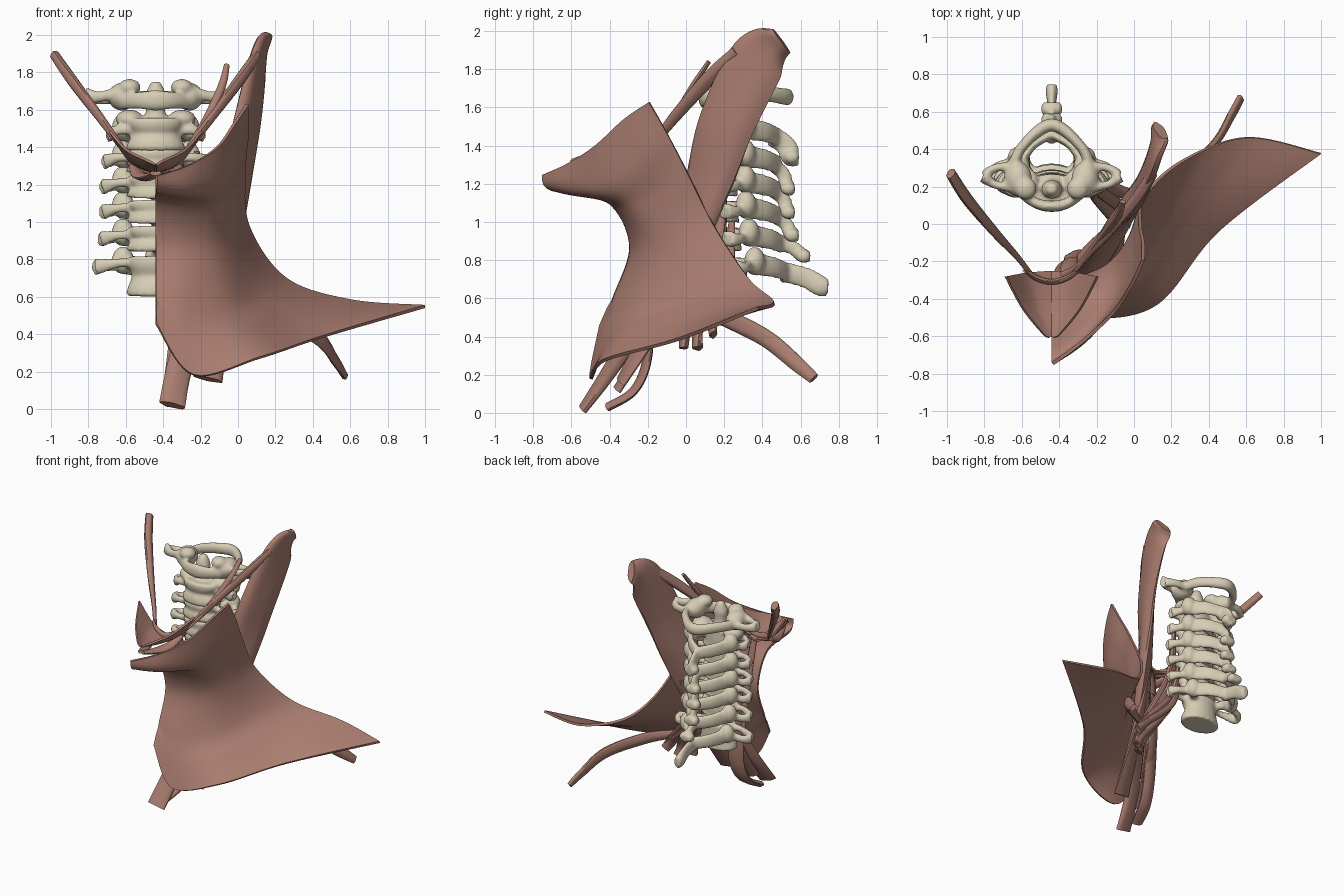
import bpy, bmesh, math
from mathutils import Vector, Matrix

MID = -0.44   # x of the neck's midline


def material(name, rgb):
    m = bpy.data.materials.new(name)
    m.diffuse_color = (*rgb, 1)
    return m


MUSCLE = material("muscle", (0.40, 0.205, 0.162))
BONE = material("bone", (0.68, 0.61, 0.46))


def spline(pts, n):
    P, out = [Vector(p) for p in pts], []
    for i in range(len(P) - 1):
        a, b, c, d = P[max(i - 1, 0)], P[i], P[i + 1], P[min(i + 2, len(P) - 1)]
        for k in range(n):
            t = k / n
            out.append((b * 2 + (c - a) * t + (a * 2 - b * 5 + c * 4 - d) * t * t
                        + (b * 3 - a - c * 3 + d) * t ** 3) * 0.5)
    return out + [P[-1]]


def tube(bm, pts, d0, d1=None, n=8, sides=20, ridge=0.0):
    """Elliptical sweep; each point is x, y, z, half width, half thickness."""
    d0, d1 = Vector(d0), Vector(d1 or d0)
    S = spline(pts, n)
    C = [Vector(s[:3]) for s in S]
    rings = []
    for i, s in enumerate(S):
        T = (C[min(i + 1, len(C) - 1)] - C[max(i - 1, 0)]).normalized()
        D = d0.lerp(d1, i / (len(S) - 1))
        W = (D - T * D.dot(T)).normalized()
        N = T.cross(W)
        ring = []
        for k in range(sides):
            a = 2 * math.pi * k / sides
            r = 1 + ridge * math.cos(5 * a + i * 0.05)
            ring.append(bm.verts.new(C[i] + W * s[3] * r * math.cos(a) + N * s[4] * r * math.sin(a)))
        rings.append(ring)
    for A, B in zip(rings, rings[1:]):
        for k in range(sides):
            bm.faces.new((A[k], A[k - 1], B[k - 1], B[k]))
    bm.faces.new(rings[0])
    bm.faces.new(rings[-1][::-1])


def finish(bm, name, mat):
    bmesh.ops.recalc_face_normals(bm, faces=bm.faces)
    me = bpy.data.meshes.new(name)
    bm.to_mesh(me)
    bm.free()
    me.materials.append(mat)
    me.shade_smooth()
    me.set_sharp_from_angle(angle=math.radians(40))
    ob = bpy.data.objects.new(name, me)
    bpy.context.collection.objects.link(ob)
    return ob


def strap(name, pts, d0, d1=None, mirror=False):
    for side in ((1, -1) if mirror else (1,)):
        bm = bmesh.new()
        tube(bm, pts, d0, d1, n=10, ridge=0.05)
        if side < 0:
            for v in bm.verts:
                v.co.x = 2 * MID - v.co.x
        label = name if not mirror else name + ("_right" if side > 0 else "_left")
        finish(bm, label, MUSCLE)


def sheet(name, rows, thick, mirror=False, n=10):
    for side in ((1, -1) if mirror else (1,)):
        bm = bmesh.new()
        cols = list(zip(*[spline(r, n) for r in rows]))
        grid = [spline(c, n) for c in cols]
        V = [[bm.verts.new((p.x if side > 0 else 2 * MID - p.x, p.y, p.z)) for p in c] for c in grid]
        for A, B in zip(V, V[1:]):
            for k in range(len(A) - 1):
                bm.faces.new((A[k], B[k], B[k + 1], A[k + 1]))
        bmesh.ops.recalc_face_normals(bm, faces=bm.faces)
        bmesh.ops.solidify(bm, geom=bm.faces[:], thickness=thick)
        label = name if not mirror else name + ("_right" if side > 0 else "_left")
        finish(bm, label, MUSCLE)


# Broad skin muscle of the neck: rows run jaw to chest, columns midline to back edge
sheet("neck_sheet_muscle", [
    [(-.44, -.74, 1.25), (-.28, -.62, 1.30), (-.12, -.47, 1.40), (-.02, -.32, 1.54), (.04, -.19, 1.63)],
    [(-.44, -.70, 1.18), (-.27, -.60, 1.17), (-.10, -.40, 1.20), (.00, -.22, 1.35), (.04, -.10, 1.47)],
    [(-.44, -.40, 1.13), (-.28, -.38, 1.10), (-.12, -.28, 1.08), (-.03, -.12, 1.15), (.025, .00, 1.28)],
    [(-.44, -.28, .88), (-.28, -.27, .86), (-.13, -.20, .85), (-.02, -.05, .88), (.045, .15, .98)],
    [(-.44, -.36, .62), (-.28, -.36, .55), (-.05, -.22, .55), (.10, .05, .64), (.25, .34, .69)],
    [(-.44, -.40, .54), (-.26, -.43, .36), (.03, -.32, .40), (.26, .04, .50), (.60, .465, .57)],
    [(-.44, -.44, .45), (-.24, -.49, .18), (.12, -.42, .27), (.45, -.03, .38), (1.0, .38, .54)],
], 0.018)

# Long side muscle with breastbone and collarbone heads
strap("side_neck_muscle", [
    (.14, .50, 1.95, .08, .03), (.11, .37, 1.85, .15, .035), (.05, .21, 1.52, .155, .045),
    (-.02, .11, 1.20, .14, .05), (-.10, -.02, .85, .12, .05), (-.22, -.23, .5, .09, .04),
    (-.31, -.40, .22, .07, .035), (-.35, -.54, .02, .07, .022)],
    (.05, 1, .25), (1, .25, 0))
strap("collarbone_head", [
    (-.06, .06, 1.0, .08, .03), (-.10, -.05, .7, .09, .03), (-.13, -.19, .42, .08, .03),
    (-.16, -.34, .16, .08, .02)], (.3, 1, .2), (1, .3, 0))

# Jaw-to-tongue-bone straps, present on both sides
strap("rear_jaw_belly", [
    (.10, .27, 1.89, .035, .025), (.01, .13, 1.76, .038, .028), (-.14, -.05, 1.56, .03, .022),
    (-.25, -.17, 1.41, .02, .015), (-.33, -.27, 1.31, .015, .012)], (.5, .2, 1), mirror=True)
strap("stylus_strap", [
    (-.06, .12, 1.84, .015, .012), (-.09, .04, 1.72, .022, .015), (-.18, -.08, 1.53, .022, .014),
    (-.29, -.22, 1.36, .02, .01), (-.38, -.28, 1.29, .025, .01)], (1, .3, .5))
strap("front_jaw_belly", [
    (-.31, -.27, 1.30, .015, .012), (-.35, -.38, 1.25, .035, .02), (-.40, -.50, 1.24, .035, .02),
    (-.43, -.60, 1.26, .02, .012)], (1, .3, 0), mirror=True)

# Floor of the mouth
sheet("mouth_floor", [
    [(-.44, -.60, 1.31), (-.43, -.605, 1.32), (-.41, -.60, 1.33)],
    [(-.44, -.43, 1.28), (-.36, -.435, 1.31), (-.29, -.45, 1.39)],
    [(-.44, -.25, 1.27), (-.31, -.26, 1.33), (-.20, -.28, 1.49)],
], 0.014, mirror=True)
strap("tongue_bone_band", [
    (-.58, -.25, 1.33, .03, .012), (-.52, -.29, 1.30, .03, .015), (-.44, -.31, 1.28, .03, .015),
    (-.36, -.29, 1.30, .03, .015), (-.30, -.25, 1.33, .03, .012)], (0, 0, 1))

# Strap muscles in front of the throat
strap("breastbone_strap", [
    (-.39, -.28, 1.26, .045, .014), (-.37, -.23, .95, .05, .016), (-.33, -.20, .6, .06, .02),
    (-.31, -.20, .3, .06, .022), (-.33, -.27, .12, .055, .022), (-.37, -.41, .03, .045, .022)], (1, .2, 0))
strap("throat_strap", [
    (-.34, -.20, 1.02, .04, .014), (-.32, -.16, .7, .055, .016), (-.31, -.20, .4, .06, .018),
    (-.35, -.36, .12, .05, .018)], (1, .4, 0))
strap("throat_short_strap", [
    (-.36, -.26, 1.27, .04, .014), (-.35, -.22, 1.14, .045, .016), (-.34, -.19, 1.0, .04, .012)], (1, .3, 0))
strap("shoulder_blade_strap", [
    (-.34, -.27, 1.26, .03, .014), (-.29, -.19, 1.0, .035, .018), (-.20, -.08, .7, .03, .016),
    (-.05, .04, .55, .025, .018), (.20, .22, .49, .045, .02), (.42, .42, .39, .045, .02),
    (.52, .58, .26, .04, .02), (.57, .67, .18, .03, .018)], (1, .2, .3), (-.3, .3, .8))

# Deep side muscles fanning from the neck bones to the ribs
for name, tops, foot in (("front_rib", (1.18, 1.05, .93), (-.05, -.02, .34)),
                         ("middle_rib", (1.38, 1.2, 1.04, .9), (.02, .05, .34)),
                         ("rear_rib", (1.0, .86), (.08, .14, .41))):
    for i, z in enumerate(tops):
        y = .17 + foot[1] * .5
        strap(f"{name}_slip_{i + 1}", [
            (-.22, y, z, .018, .014),
            (-.19 + foot[0] * .2, y - .02, z * .6 + foot[2] * .4, .03, .022),
            (foot[0] * .7 - .05, foot[1] * .8 + .03, z * .2 + foot[2] * .8, .035, .022),
            (foot[0], foot[1] + .008 * i, foot[2], .035, .014)], (.4, 1, 0), (1, .3, 0))


# Neck bones, fused by a voxel remesh
def blob(bm, c, r):
    M = Matrix.Translation(c) @ Matrix.Diagonal((*r, 1))
    bmesh.ops.create_uvsphere(bm, u_segments=20, v_segments=12, radius=1, matrix=M)


def finish_bone(bm, name):
    ob = finish(bm, name, BONE)
    ob.location.x = MID
    rm = ob.modifiers.new("fuse", 'REMESH')
    rm.mode, rm.voxel_size, rm.use_smooth_shade = 'VOXEL', 0.012, True
    sm = ob.modifiers.new("soften", 'SMOOTH')
    sm.factor, sm.iterations = 0.5, 3


# Top ring bone
bm = bmesh.new()
tube(bm, [(-.19, .20, 1.64, .04, .03), (-.1, .12, 1.65, .045, .028), (0, .095, 1.65, .055, .03),
          (.1, .12, 1.65, .045, .028), (.19, .20, 1.64, .04, .03)], (0, 0, 1))
tube(bm, [(-.21, .28, 1.66, .04, .035), (-.16, .41, 1.67, .04, .028), (0, .53, 1.655, .045, .035),
          (.16, .41, 1.67, .04, .028), (.21, .28, 1.66, .04, .035)], (0, 0, 1))
for s in (-1, 1):
    blob(bm, (s * .18, .24, 1.67), (.075, .095, .075))
    blob(bm, (s * .14, .19, 1.72), (.06, .06, .045))
    tube(bm, [(s * .2, .19, 1.69, .035, .025), (s * .3, .21, 1.67, .03, .022), (s * .37, .25, 1.67, .05, .03)], (0, 0, 1))
    tube(bm, [(s * .2, .31, 1.66, .035, .025), (s * .3, .30, 1.66, .03, .022), (s * .36, .26, 1.66, .04, .03)], (0, 0, 1))
finish_bone(bm, "neck_bone_1")

# Six bones below: body z, body y, half height, spine tip y, spine tip z, side reach
SPECS = [(1.47, .17, .085, .59, 1.34, .25), (1.325, .17, .062, .57, 1.175, .27),
         (1.19, .17, .058, .57, 1.05, .28), (1.055, .175, .058, .59, .93, .28),
         (.91, .19, .065, .65, .82, .29), (.71, .22, .105, .745, .66, .32)]
for i, (z, y, h, ty, tz, reach) in enumerate(SPECS):
    bm = bmesh.new()
    last = i == 5
    tube(bm, [(0, y, z - h, .155, .105), (0, y, z - h * .7, .155, .105), (0, y + .01, z, .13, .09),
              (0, y, z + h * .7, .15, .1), (0, y, z + h, .14, .095)], (1, 0, 0))
    zt = z + (.07 if last else .02)
    for s in (-1, 1):
        blob(bm, (s * .175, y + .14, zt + .015), (.06, .055, .075))
        # side prongs leave an opening between them
        tube(bm, [(s * .12, y, zt, .03, .025), (s * .2, y - .01, zt, .025, .02),
                  (s * reach, y + .03, zt - .02, .045, .025)], (0, 0, 1))
        tube(bm, [(s * .17, y + .12, zt, .035, .025), (s * (reach - .03), y + .09, zt - .02, .03, .022),
                  (s * reach, y + .04, zt - .02, .045, .03)], (0, 0, 1))
        tube(bm, [(s * .1, y + .05, zt, .03, .03), (s * .17, y + .14, zt, .04, .03)], (0, 0, 1))
        tube(bm, [(s * .17, y + .15, zt, .06, .025), (s * .1, y + .25, zt - .02, .055, .022),
                  (0, y + .31, zt - .045, .05, .025)], (0, 0, 1))
        # split tip of the rear spine
        if not last:
            blob(bm, (s * .03, ty - .035, tz), (.028, .04, .035))
    big = .055 if i in (0, 5) else .038
    tube(bm, [(0, y + .28, zt - .04, big, .03), (0, (y + .28 + ty) / 2, (zt - .04 + tz) / 2 + .01, big, .022),
              (0, ty - .04, tz + .005, big, .032), (0, ty, tz, big * .8, .028)], (0, 0, 1))
    if i == 0:   # upright peg and broad shoulders
        tube(bm, [(0, .2, 1.5, .08, .07), (0, .19, 1.6, .05, .045), (0, .185, 1.68, .055, .05), (0, .19, 1.75, .025, .025)], (1, 0, 0))
        for s in (-1, 1):
            blob(bm, (s * .14, .22, 1.55), (.075, .08, .05))
    finish_bone(bm, f"neck_bone_{i + 2}")
